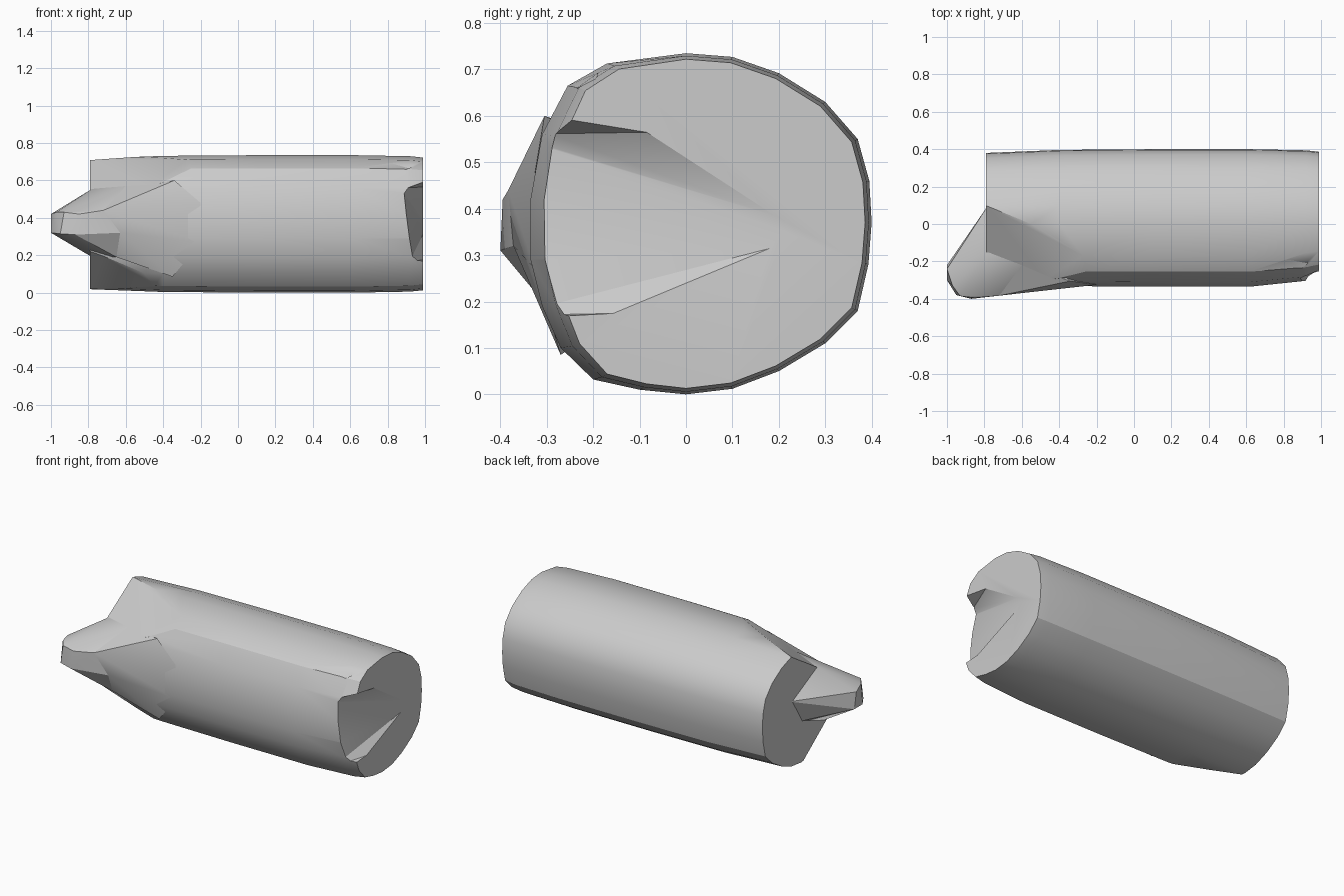
import bpy, bmesh
from mathutils import Vector

if "Cube" in bpy.data.objects:
    bpy.data.objects.remove(bpy.data.objects["Cube"], do_unlink=True)

grey = bpy.data.materials.new("plain_grey")
grey.use_nodes = True
colour = (0.6, 0.6, 0.6, 1)
grey.diffuse_color = colour
grey.node_tree.nodes["Principled BSDF"].inputs["Base Color"].default_value = colour


def finish(bm, name):
    bmesh.ops.recalc_face_normals(bm, faces=bm.faces)
    mesh = bpy.data.meshes.new(name)
    bm.to_mesh(mesh)
    bm.free()
    ob = bpy.data.objects.new(name, mesh)
    bpy.context.collection.objects.link(ob)
    mesh.materials.append(grey)
    return ob


def hull(name, points):
    bm = bmesh.new()
    for p in points:
        bm.verts.new(p)
    res = bmesh.ops.convex_hull(bm, input=bm.verts)
    junk = [g for g in res["geom_interior"] if isinstance(g, bmesh.types.BMVert)]
    bmesh.ops.delete(bm, geom=junk, context="VERTS")
    return finish(bm, name)


def activate(ob):
    bpy.ops.object.select_all(action="DESELECT")
    ob.select_set(True)
    bpy.context.view_layer.objects.active = ob


def combine(target, other, operation):
    mod = target.modifiers.new(operation.lower(), "BOOLEAN")
    mod.operation, mod.solver, mod.object = operation, "EXACT", other
    activate(target)
    bpy.ops.object.modifier_apply(modifier=mod.name)
    bpy.data.objects.remove(other, do_unlink=True)


def slice_off(bm, a, b, c, inside):
    # cut a flat chamfer through three points, keeping the side of the log's axis
    a, b, c = Vector(a), Vector(b), Vector(c)
    n = (b - a).cross(c - a).normalized()
    if n.dot(Vector(inside) - a) > 0:
        n = -n
    bmesh.ops.bisect_plane(bm, geom=bm.verts[:] + bm.edges[:] + bm.faces[:],
                           plane_co=a, plane_no=n, clear_outer=True)
    bmesh.ops.holes_fill(bm, edges=[e for e in bm.edges if e.is_boundary], sides=0)


# Log: one uneven cross-section (y, z) lofted along x
section = [(0, .735), (.1, .727), (.2, .692), (.3, .63), (.37, .55), (.395, .46), (.4, .37),
           (.393, .28), (.37, .18), (.3, .11), (.2, .05), (.1, .012), (0, 0), (-.1, .01),
           (-.2, .032), (-.27, .1), (-.31, .19), (-.335, .29), (-.335, .42), (-.31, .56),
           (-.255, .665), (-.17, .713)]
# station: x, overall scale, scale of the front half
stations = [(-.79, .95, .97), (-.4, .99, 1), (.1, 1, 1), (.62, 1, 1), (.92, .985, .92), (.99, .965, .88)]
bm = bmesh.new()
rings = []
for x, s, front in stations:
    rings.append([bm.verts.new((x, y * s * (front if y < 0 else 1), .367 + (z - .367) * s))
                  for y, z in section])
count = len(section)
for r, t in zip(rings, rings[1:]):
    for i in range(count):
        j = (i + 1) % count
        bm.faces.new((r[i], r[j], t[j], t[i]))
bm.faces.new(rings[0])
bm.faces.new(rings[-1])
slice_off(bm, (-.79, .1, .71), (-.44, -.05, .73), (-.6, -.22, .57), (0, 0, .37))
slice_off(bm, (-.79, -.02, .02), (-.79, -.25, .19), (-.35, -.27, .06), (0, 0, .37))
log = finish(bm, "log")

# Split wedge in the sawn end
wedge = [(1, -.06, .565), (1, .24, .37), (1, .26, .335), (1, -.125, .175), (1, -.4, .62), (1, -.4, .16)]
wedge += [(1.1, y, z) for x, y, z in wedge]
wedge += [(.87, -.38, .56), (.92, -.38, .17)]
combine(log, hull("end_split", wedge), "DIFFERENCE")

# Small chip near the upper front edge
chip = [(.65, -.16, .74), (.95, -.15, .74), (.93, -.21, .66), (.82, -.3, .65), (.82, -.3, .8), (.8, -.15, .8)]
combine(log, hull("edge_chip", chip), "DIFFERENCE")

# Branch stub: blunt tip widening to the collar
collar = [(-.6, -.22, .57), (-.72, -.383, .44), (-.63, -.372, .32), (-.65, -.3, .19)]
branch = hull("branch_stub", collar + [
    (-1, -.22, .32), (-1, -.3, .32), (-.95, -.38, .315), (-.87, -.4, .31),
    (-1, -.24, .42), (-.97, -.33, .43), (-.93, -.385, .43), (-.85, -.395, .42),
    (-.78, .1, .43), (-.78, -.15, .555), (-.78, -.22, .19), (-.78, 0, .27)])

# Flare blending the branch into the log
flare = hull("branch_flare", collar + [
    (-.34, -.305, .6), (-.2, -.325, .48), (-.2, -.325, .27), (-.35, -.27, .085),
    (-.6, -.1, .5), (-.6, -.1, .2)])

for ob in (log, branch, flare):
    activate(ob)
    bpy.ops.object.shade_smooth_by_angle(angle=.5)
